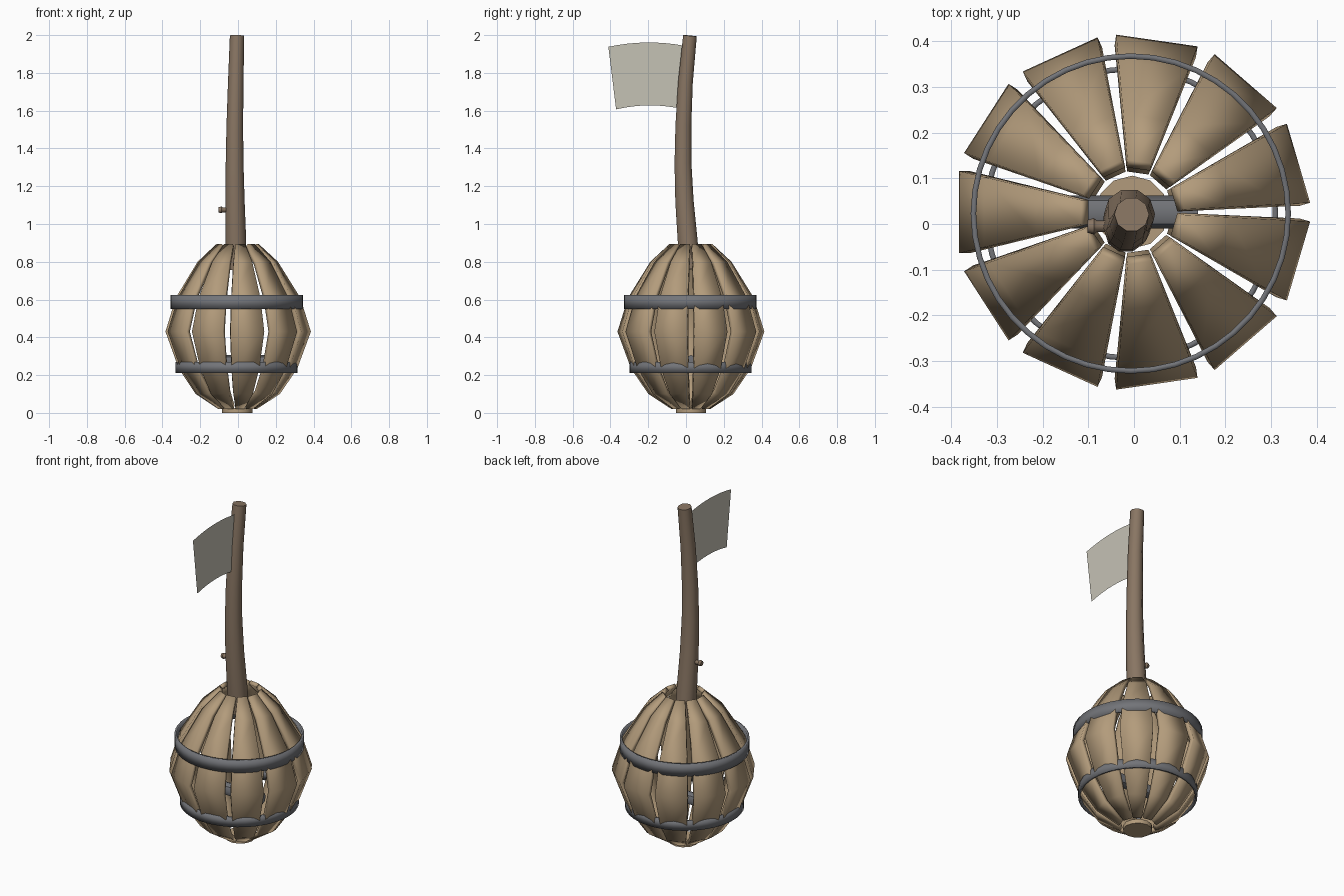
import bpy, bmesh, math
from mathutils import Vector

if "Cube" in bpy.data.objects:
    bpy.data.objects.remove(bpy.data.objects["Cube"])

CX, CY = -0.004, 0.026          # axis of the float


def mat(name, rgb):
    m = bpy.data.materials.new(name)
    m.diffuse_color = (*rgb, 1)
    m.use_nodes = True
    m.node_tree.nodes["Principled BSDF"].inputs["Base Color"].default_value = m.diffuse_color
    return m


WOOD = mat("wood", (0.45, 0.33, 0.20))
POLE = mat("dark_wood", (0.25, 0.18, 0.125))
METAL = mat("iron", (0.17, 0.175, 0.19))
CLOTH = mat("cloth", (0.56, 0.54, 0.46))


def make(name, bm, material, smooth=None, thick=0):
    bmesh.ops.recalc_face_normals(bm, faces=bm.faces) if not thick else None
    me = bpy.data.meshes.new(name)
    bm.to_mesh(me)
    bm.free()
    ob = bpy.data.objects.new(name, me)
    bpy.context.collection.objects.link(ob)
    me.materials.append(material)
    if thick:
        s = ob.modifiers.new("thickness", 'SOLIDIFY')
        s.thickness, s.offset = thick, -1
    if smooth:
        bpy.ops.object.select_all(action='DESELECT')
        ob.select_set(True)
        bpy.context.view_layer.objects.active = ob
        bpy.ops.object.shade_smooth_by_angle(angle=math.radians(smooth))
    return ob


def tube(name, pts, n, material, caps=True, thick=0):
    """Sweep an n-gon along (centre, radius) points."""
    bm = bmesh.new()
    P = [Vector(p) for p, r in pts]
    rings = []
    for i, (p, r) in enumerate(pts):
        t = P[min(i + 1, len(P) - 1)] - P[max(i - 1, 0)]
        q = Vector((0, 0, 1)).rotation_difference(t)
        rings.append([bm.verts.new(P[i] + q @ Vector((r * math.cos(a), r * math.sin(a), 0)))
                      for a in (2 * math.pi * k / n for k in range(n))])
    for a, b in zip(rings, rings[1:]):
        for k in range(n):
            bm.faces.new((a[k], a[(k + 1) % n], b[(k + 1) % n], b[k]))
    if caps:
        bm.faces.new(rings[0][::-1])
        bm.faces.new(rings[-1])
    return make(name, bm, material, 45, thick)


# Staves of the barrel-shaped float: flat across, bent along the profile
PROFILE = [(0.10, 0.02), (0.22, 0.10), (0.31, 0.235), (0.38, 0.43),
           (0.325, 0.61), (0.21, 0.80), (0.112, 0.893)]
for k in range(11):
    ang = math.pi + k * 2 * math.pi / 11
    out = Vector((math.cos(ang), math.sin(ang), 0))
    side = Vector((-math.sin(ang), math.cos(ang), 0))
    bm = bmesh.new()
    rows = []
    for r, z in PROFILE:
        c = Vector((CX, CY, z)) + out * r
        rows.append([bm.verts.new(c + side * s * r * 0.237) for s in (-1, 1)])
    for a, b in zip(rows, rows[1:]):
        bm.faces.new((a[0], a[1], b[1], b[0]))
    make(f"stave_{k + 1}", bm, WOOD, 25, 0.024)

# Iron hoops and bottom plug
for name, r, z0, z1 in (("upper_hoop", 0.351, 0.55, 0.623), ("lower_hoop", 0.323, 0.212, 0.27)):
    tube(name, [((CX - 0.003, CY - 0.003, z0), r), ((CX - 0.003, CY - 0.003, z1), r)],
         44, METAL, False, 0.012)
tube("bottom_plug", [((CX, CY, 0), 0.08), ((CX, CY, 0.025), 0.08)], 12, WOOD)

# Iron weight inside the float
tube("weight", [((-0.14, CY, 0.27), 0.036), ((0.14, CY, 0.27), 0.036)], 8, METAL)

# Bent pole and its peg
tube("pole", [((-0.010, 0.022, 0.76), 0.056), ((-0.012, 0.008, 0.92), 0.055),
              ((-0.016, -0.008, 1.12), 0.051), ((-0.018, -0.016, 1.32), 0.047),
              ((-0.017, -0.014, 1.52), 0.044), ((-0.012, -0.003, 1.75), 0.041),
              ((-0.005, 0.021, 1.997), 0.038)], 10, POLE)
tube("peg", [((-0.03, -0.005, 1.075), 0.013), ((-0.082, -0.005, 1.075), 0.013),
             ((-0.088, -0.005, 1.075), 0.018), ((-0.102, -0.005, 1.075), 0.014)], 8, POLE)

# Flag: a thin arched cloth in the plane of the pole
bm = bmesh.new()
cols = []
for i in range(9):
    t = i / 8
    arch = 4 * t * (1 - t) * 0.021
    cols.append([bm.verts.new((-0.01, -0.01 - 0.36 * t, 1.607 + arch)),
                 bm.verts.new((-0.01, 0.0 - 0.411 * t, 1.942 - 0.004 * t + arch))])
for a, b in zip(cols, cols[1:]):
    bm.faces.new((b[0], a[0], a[1], b[1]))
make("flag", bm, CLOTH, 45)
